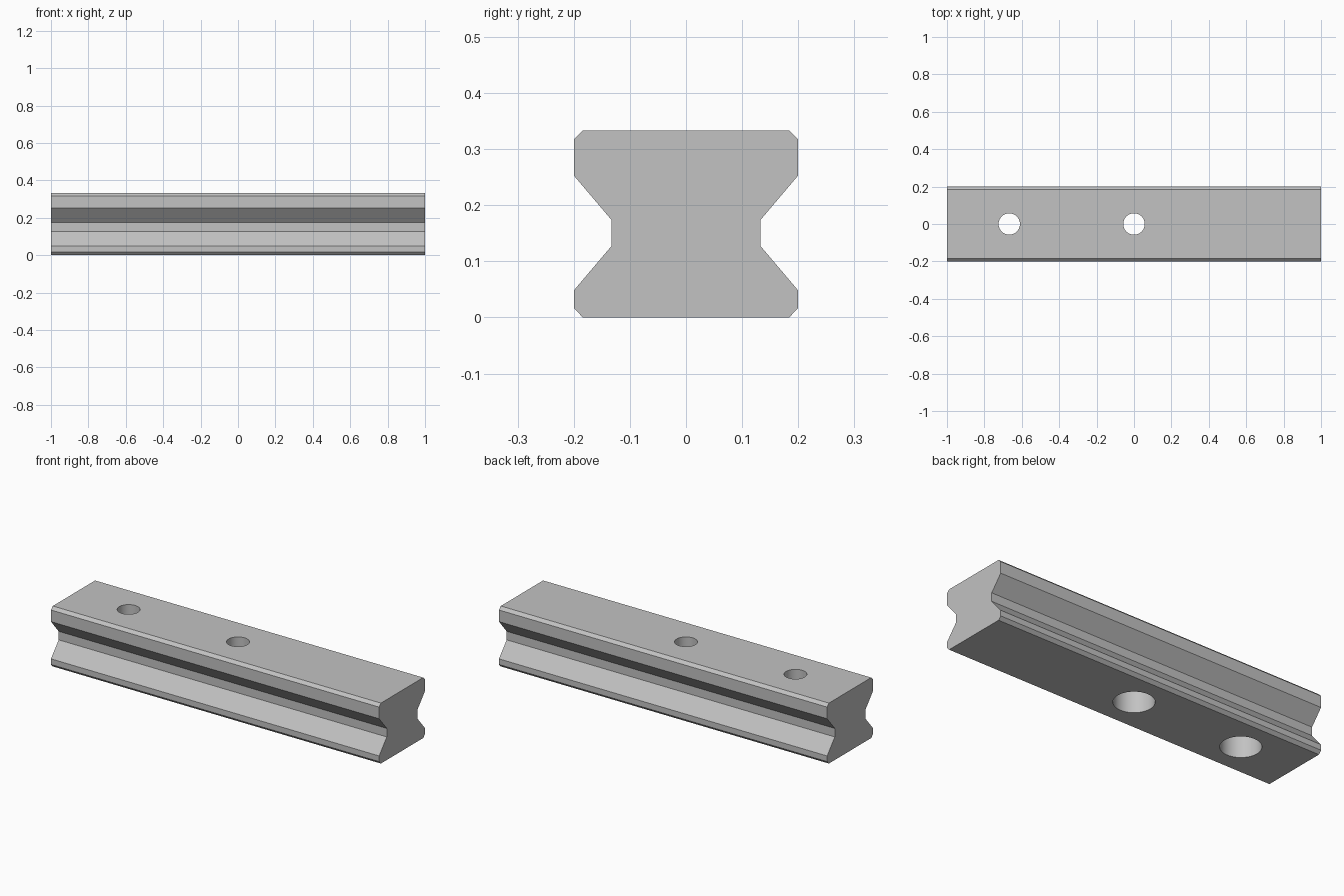
import bpy
import bmesh
from math import radians
from mathutils import Matrix

cube = bpy.data.objects.get("Cube")
if cube:
    bpy.data.objects.remove(cube, do_unlink=True)

HEIGHT = 0.333
HALF_LENGTH = 1.0

steel = bpy.data.materials.new("brushed_steel")
steel.use_nodes = True
steel.diffuse_color = (0.54, 0.54, 0.54, 1)
steel.node_tree.nodes["Principled BSDF"].inputs["Base Color"].default_value = steel.diffuse_color


def add_object(name, bm):
    bmesh.ops.recalc_face_normals(bm, faces=bm.faces)
    mesh = bpy.data.meshes.new(name)
    bm.to_mesh(mesh)
    bm.free()
    mesh.materials.append(steel)
    obj = bpy.data.objects.new(name, mesh)
    bpy.context.collection.objects.link(obj)
    return obj


# Rail: mirrored half profile (y, z) extruded along x
half = [(0.184, 0), (0.2, 0.017), (0.2, 0.048), (0.133, 0.127),
        (0.133, 0.174), (0.2, 0.253), (0.2, 0.317), (0.184, HEIGHT)]
profile = half + [(-y, z) for y, z in reversed(half)]
bm = bmesh.new()
end = bm.faces.new([bm.verts.new((-HALF_LENGTH, y, z)) for y, z in profile])
extruded = bmesh.ops.extrude_face_region(bm, geom=[end])["geom"]
moved = [v for v in extruded if isinstance(v, bmesh.types.BMVert)]
bmesh.ops.translate(bm, verts=moved, vec=(2 * HALF_LENGTH, 0, 0))
rail = add_object("rail", bm)


# Bolt holes: narrow through bore, wide counterbore from below
def cut_hole(name, x, radius, bottom, top):
    bm = bmesh.new()
    bmesh.ops.create_cone(bm, cap_ends=True, segments=64, radius1=radius,
                          radius2=radius, depth=top - bottom,
                          matrix=Matrix.Translation((x, 0, (top + bottom) / 2)))
    cutter = add_object(name, bm)
    cutter.hide_render = True
    mod = rail.modifiers.new(name, 'BOOLEAN')
    mod.operation = 'DIFFERENCE'
    mod.solver = 'EXACT'
    mod.object = cutter
    return cutter


cutters = []
for i, x in enumerate((-0.667, 0)):
    cutters.append(cut_hole(f"bore_cutter_{i}", x, 0.057, -0.1, HEIGHT + 0.1))
    cutters.append(cut_hole(f"counterbore_cutter_{i}", x, 0.101, -0.1, 0.145))

# Apply the cuts and remove the cutters
bpy.ops.object.select_all(action='DESELECT')
bpy.context.view_layer.objects.active = rail
rail.select_set(True)
for mod in list(rail.modifiers):
    bpy.ops.object.modifier_apply(modifier=mod.name)
for cutter in cutters:
    bpy.data.objects.remove(cutter, do_unlink=True)
bpy.ops.object.shade_smooth_by_angle(angle=radians(20))
